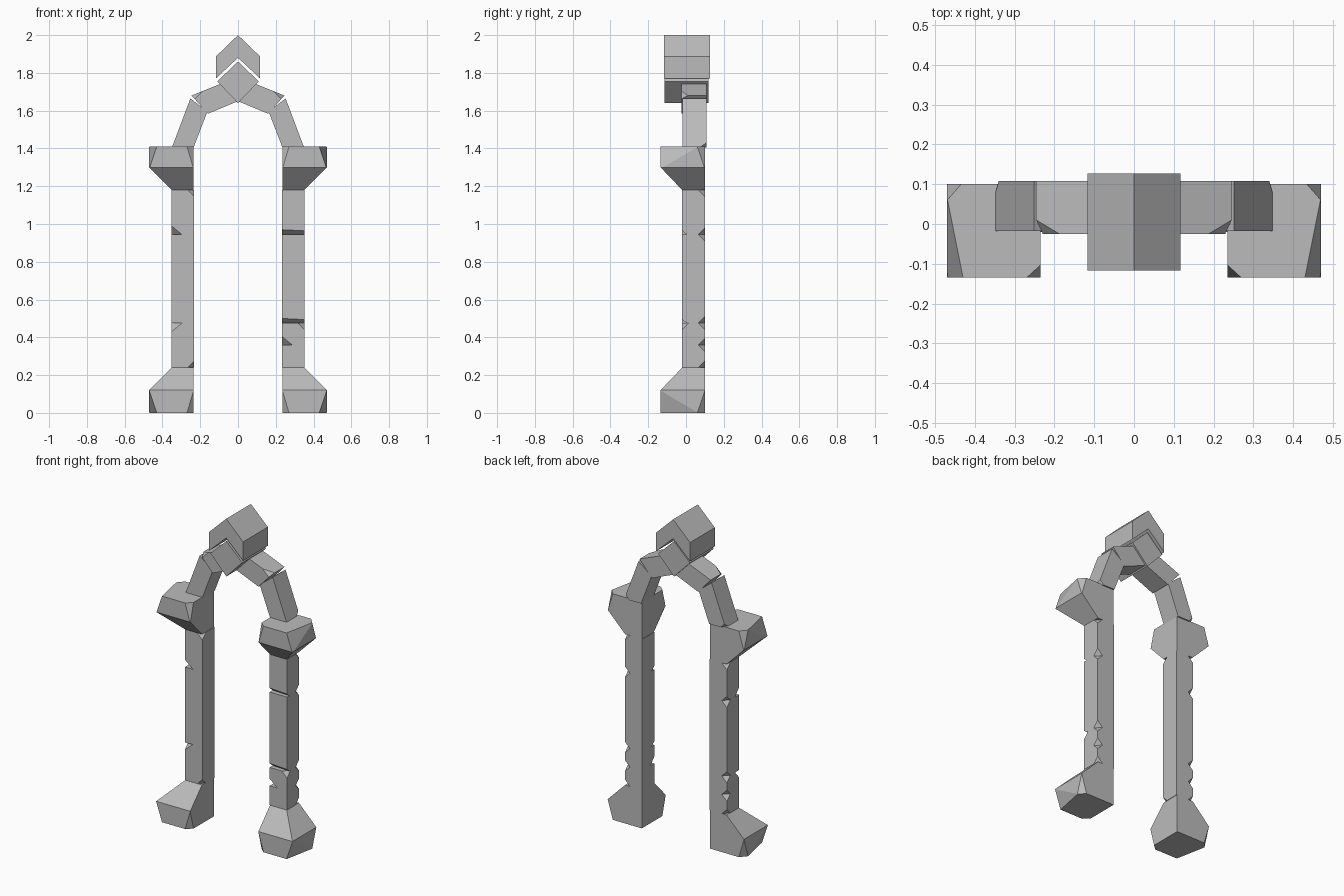
import bpy, bmesh
from mathutils import Vector

cube = bpy.data.objects.get("Cube")
if cube:
    bpy.data.objects.remove(cube)

stone = bpy.data.materials.new("grey_stone")
stone.use_nodes = True
GREY = (0.5, 0.5, 0.5, 1)
stone.diffuse_color = GREY
stone.node_tree.nodes["Principled BSDF"].inputs["Base Color"].default_value = GREY


def chip(bm, signs, size):
    """Knock one corner off; size is how far the cut runs along x, y and z."""
    signs = Vector(signs)
    corner = max((v.co for v in bm.verts), key=lambda p: p.dot(signs)).copy()
    normal = Vector([s / d for s, d in zip(signs, size)])
    point = corner - Vector((signs.x * size[0], 0, 0))
    bmesh.ops.bisect_plane(bm, geom=bm.verts[:] + bm.edges[:] + bm.faces[:], dist=1e-5,
                           plane_co=point, plane_no=normal.normalized(), clear_outer=True)
    bmesh.ops.holes_fill(bm, edges=[e for e in bm.edges if e.is_boundary])


def finish(name, bm, chips):
    for signs, size in chips:
        chip(bm, signs, size)
    bmesh.ops.recalc_face_normals(bm, faces=bm.faces[:])
    mesh = bpy.data.meshes.new(name)
    bm.to_mesh(mesh)
    bm.free()
    mesh.materials.append(stone)
    bpy.context.collection.objects.link(bpy.data.objects.new(name, mesh))


def prism(name, profile, y0, y1, chips=()):
    """Front outline in x and z, run from y0 to y1."""
    bm = bmesh.new()
    face = bm.faces.new([bm.verts.new((x, y0, z)) for x, z in profile])
    new = bmesh.ops.extrude_face_region(bm, geom=[face], use_keep_orig=True)["geom"]
    bmesh.ops.translate(bm, vec=(0, y1 - y0, 0),
                        verts=[g for g in new if isinstance(g, bmesh.types.BMVert)])
    finish(name, bm, chips)


def flared_block(name, side, z_wide, z_mid, z_narrow):
    """Wide block that tapers to the column on its front and outer sides."""
    bm = bmesh.new()
    up = 1 if z_wide > z_narrow else -1
    for z, outer, front in ((z_wide, .47, -.135), (z_mid, .47, -.135), (z_narrow, .35, -.02)):
        for x in (.235, outer):
            for y in (front, .1):
                bm.verts.new((side * x, y, z))
    bmesh.ops.convex_hull(bm, input=bm.verts[:])
    bmesh.ops.dissolve_limit(bm, angle_limit=.01, verts=bm.verts[:], edges=bm.edges[:])
    finish(name, bm, [((side, -1, up), (.04, .2, .118)),
                      ((side, 1, up), (.035, .04, .118)),
                      ((-side, -1, up), (.035, .032, .118))])


# Columns: level of each joint, with the chipped corners of each stone
LEVELS = (.24, .36, .475, .945, 1.18)
SMALL, LONG = (.035, .035, .035), (.055, .04, .045)

for side, label in ((1, "left"), (-1, "right")):
    flared_block(label + "_base", side, 0, .12, .24)
    flared_block(label + "_capital", side, 1.41, 1.30, 1.18)

    for i, (z0, z1) in enumerate(zip(LEVELS, LEVELS[1:])):
        chips = [((side, 1, 1), SMALL), ((side, 1, -1), SMALL)]
        if side == 1:
            # Undercut lower front edges on this column
            if i >= 2:
                chips.append(((-side, -1, -1), (.5, .03, .025)))
            if i == 1:
                chips += [((-side, -1, -1), LONG), ((side, -1, 1), SMALL)]
        else:
            if i in (0, 3):
                chips.append(((-side, -1, -1 if i == 0 else 1), SMALL))
            if i in (1, 3):
                chips.append(((side, -1, 1 if i == 1 else -1), LONG))
        prism(f"{label}_column_stone_{i + 1}",
              [(side * x, z) for x, z in ((.232, z0), (.352, z0), (.352, z1), (.232, z1))],
              -.02, .1, chips)

    # Arch ring
    prism(label + "_lower_arch_stone",
          [(side * x, z) for x, z in ((.35, 1.405), (.235, 1.405), (.162, 1.595), (.252, 1.665))],
          -.018, .108, [((side, 1, -1), SMALL)])
    prism(label + "_upper_arch_stone",
          [(side * x, z) for x, z in ((.246, 1.68), (.159, 1.584), (0, 1.65), (.085, 1.745))],
          -.025, .108, [((side, -1, 1), SMALL)])

# Diamond keystone
prism("keystone", [(0, 1.64), (.11, 1.755), (0, 1.86), (-.11, 1.755)], -.115, .118,
      [((0.01, 1, -1), (.05, .03, .03))])

# Chevron cap over the keystone
prism("cap_stone", [(0, 1.88), (.117, 1.77), (.117, 1.887), (0, 2), (-.117, 1.887), (-.117, 1.77)],
      -.117, .127, [((0.01, 1, 1), (.05, .03, .03)), ((0.01, -1, 1), (.05, .03, .03))])
